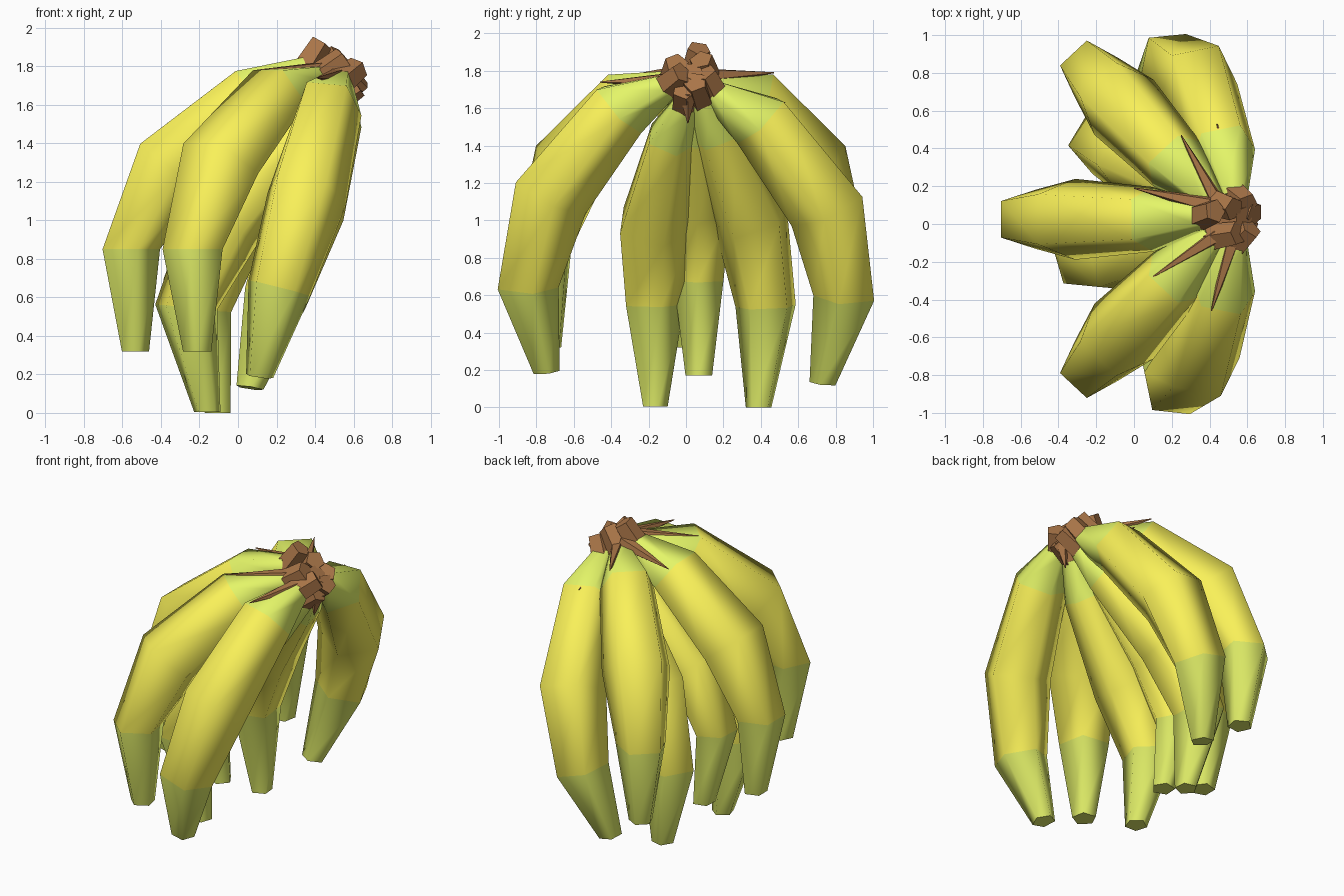
import bpy, bmesh, math
from mathutils import Vector

if "Cube" in bpy.data.objects:
    bpy.data.objects.remove(bpy.data.objects["Cube"])

HUB = Vector((0.5, 0.025, 0))
SIDES = 5


def material(name, rgb):
    m = bpy.data.materials.new(name)
    m.diffuse_color = (*rgb, 1)
    m.use_nodes = True
    m.node_tree.nodes["Principled BSDF"].inputs["Base Color"].default_value = m.diffuse_color
    return m


LIME = material("lime_neck", (0.78, 0.92, 0.14))
YELLOW = material("yellow_skin", (0.95, 0.88, 0.10))
GREEN = material("green_tip", (0.70, 0.80, 0.13))
BROWN = material("brown_stem", (0.40, 0.18, 0.065))


def loft(name, pts, radii, side, mats, smooth=True, tangents=None):
    """Five-sided tube along pts, flat side outwards; one material per segment."""
    bm = bmesh.new()
    rings = []
    for i, p in enumerate(pts):
        t = (pts[min(i + 1, len(pts) - 1)] - pts[max(i - 1, 0)]).normalized()
        if tangents and i in tangents:
            t = Vector(tangents[i]).normalized()
        s = (side - t * side.dot(t)).normalized()
        n = s.cross(t)
        ring = []
        for k in range(SIDES):
            a = math.pi + k * math.tau / SIDES
            ring.append(bm.verts.new(p + radii[i] * (n * math.cos(a) + s * math.sin(a))))
        rings.append(ring)
    slots = list(dict.fromkeys(mats))
    for i in range(len(rings) - 1):
        for k in range(SIDES):
            j = (k + 1) % SIDES
            f = bm.faces.new((rings[i][k], rings[i][j], rings[i + 1][j], rings[i + 1][k]))
            f.material_index = slots.index(mats[i])
            f.smooth = smooth
    bm.faces.new(rings[0]).material_index = slots.index(mats[0])
    bm.faces.new(rings[-1]).material_index = slots.index(mats[-1])
    bmesh.ops.recalc_face_normals(bm, faces=bm.faces)
    me = bpy.data.meshes.new(name)
    bm.to_mesh(me)
    bm.free()
    for m in slots:
        me.materials.append(m)
    ob = bpy.data.objects.new(name, me)
    bpy.context.collection.objects.link(ob)


def banana(name, stub_end, neck, body, radii, facing=None, tangents={4: (0, 0, -1)}):
    """Fruit from the neck to the blunt tip, plus its cut stem stub."""
    pts = [Vector(neck)] + [Vector(p) for p in body]
    d = Vector(facing) if facing else pts[-1] - HUB
    side = Vector((d.y, -d.x, 0)).normalized()
    t = pts[1] - pts[0]
    if side.cross(pts[-1] - pts[-3]).dot(d) < 0:
        side = -side
    loft(name, pts, [0.075] + radii, side, [LIME, YELLOW, YELLOW, GREEN], True, tangents)
    low = Vector(neck) + t.normalized() * 0.02
    loft("stem_" + name, [Vector(stub_end), low], [0.065, 0.076], side, [BROWN], False)


def polar(angle, profile):
    a = math.radians(angle)
    return [(HUB.x + r * math.cos(a), HUB.y + r * math.sin(a), z) for r, z in profile]


# Upper row: one arched profile turned about the stem
UPPER = [(0.43, 1.655), (0.865, 1.285), (1.07, 0.85), (1.04, 0.32)]
UPPER_R = [0.18, 0.225, 0.165, 0.078]
LEVEL = {3: (0, 0, -1), 4: (0, 0, -1)}
for name, angle, end, neck in (
        ("banana_upper_back", 133, (0.53, 0.08, 1.86), (0.42, 0.11, 1.74)),
        ("banana_upper_left", 180, (0.43, 0.07, 1.92), (0.36, 0.04, 1.79)),
        ("banana_upper_front", 227, (0.55, -0.05, 1.84), (0.42, -0.06, 1.74))):
    banana(name, end, neck, polar(angle, UPPER), UPPER_R, tangents=LEVEL)

# Outer pair hanging at the back and front
OUTER_R = [0.18, 0.22, 0.175, 0.075]
banana("banana_outer_back", (0.60, 0.10, 1.79), (0.53, 0.14, 1.69),
       [(0.47, 0.40, 1.54), (0.34, 0.76, 1.07), (0.19, 0.855, 0.60), (0.06, 0.735, 0.13)],
       OUTER_R, (-0.1, 1, 0), {4: (-0.15, -0.1, -1)})
banana("banana_outer_front", (0.62, -0.02, 1.79), (0.53, -0.10, 1.72),
       [(0.47, -0.36, 1.60), (0.35, -0.73, 1.14), (0.21, -0.855, 0.65), (0.11, -0.75, 0.19)],
       OUTER_R, (-0.1, -1, 0), {4: (-0.15, 0.1, -1)})

# Inner row below the upper one
INNER_R = [0.14, 0.215, 0.17, 0.072]
banana("banana_inner_front", (0.62, -0.01, 1.70), (0.50, 0.00, 1.62),
       [(0.33, -0.08, 1.44), (-0.08, -0.17, 0.98), (-0.27, -0.18, 0.55), (-0.16, -0.17, 0.005)], INNER_R)
banana("banana_inner_back", (0.64, 0.05, 1.74), (0.51, 0.08, 1.65),
       [(0.36, 0.16, 1.47), (-0.01, 0.35, 1.02), (-0.18, 0.43, 0.54), (-0.10, 0.39, 0.0)], INNER_R)
banana("banana_inner_middle", (0.58, 0.03, 1.80), (0.44, 0.04, 1.66),
       [(0.27, 0.06, 1.47), (-0.10, 0.07, 1.08), (-0.27, 0.07, 0.68), (-0.18, 0.07, 0.17)],
       [0.13, 0.18, 0.14, 0.075])

# Dry brown slivers running from the stem onto the fruit
for i, (base, tip) in enumerate((
        ((0.45, 0.09, 1.77), (0.25, 0.47, 1.79)),
        ((0.54, 0.12, 1.69), (0.44, 0.53, 1.63)),
        ((0.40, 0.10, 1.80), (0.00, 0.19, 1.76)),
        ((0.44, -0.06, 1.78), (0.10, -0.28, 1.78)),
        ((0.53, -0.06, 1.75), (0.41, -0.46, 1.74)),
        ((0.60, 0.01, 1.68), (0.57, 0.01, 1.52)))):
    b, t = Vector(base), Vector(tip)
    side = (t - b).cross(Vector((0.1, 0, 1))).normalized()
    loft(f"stem_sliver_{i + 1}", [b, t], [0.05, 0.003], side, [BROWN], False)
